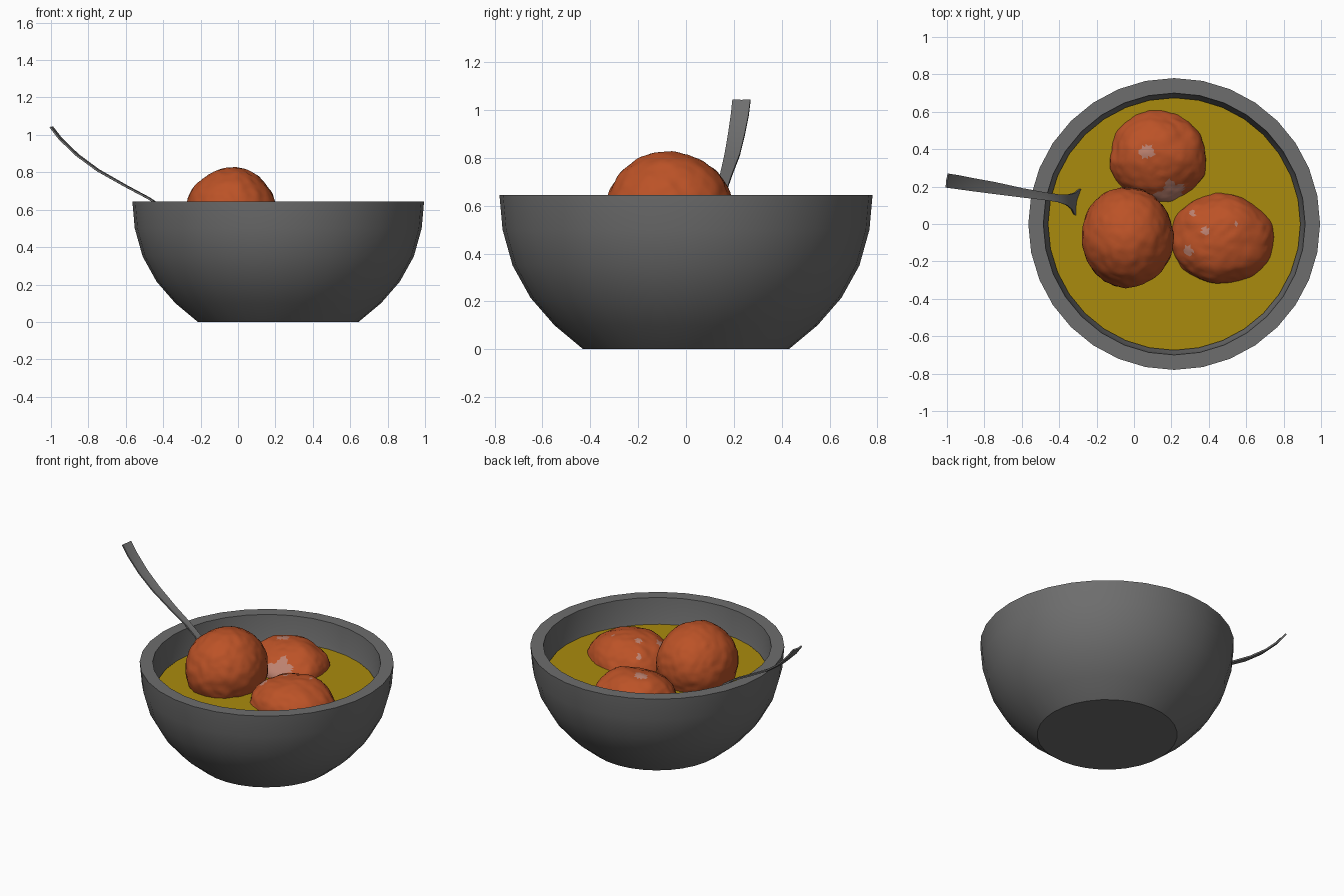
import bpy, bmesh, math
from mathutils import Vector, noise

if "Cube" in bpy.data.objects:
    bpy.data.objects.remove(bpy.data.objects["Cube"])

CX = 0.215      # bowl axis
SOUP_Z = 0.475


def material(name, rgb):
    m = bpy.data.materials.new(name)
    m.diffuse_color = (*rgb, 1)
    m.use_nodes = True
    m.node_tree.nodes["Principled BSDF"].inputs["Base Color"].default_value = m.diffuse_color
    return m


GREY = material("dark grey ceramic", (0.155, 0.155, 0.155))
STEEL = material("grey metal", (0.16, 0.16, 0.16))
BROTH = material("mustard broth", (0.40, 0.26, 0.004))
MEAT = material("orange red", (0.50, 0.085, 0.02))
PALE = material("pale pink", (0.50, 0.22, 0.16))


def finish(name, bm, mats, angle=35):
    bmesh.ops.recalc_face_normals(bm, faces=bm.faces[:])
    me = bpy.data.meshes.new(name)
    bm.to_mesh(me)
    bm.free()
    ob = bpy.data.objects.new(name, me)
    bpy.context.collection.objects.link(ob)
    for m in mats:
        me.materials.append(m)
    bpy.ops.object.select_all(action='DESELECT')
    ob.select_set(True)
    bpy.context.view_layer.objects.active = ob
    bpy.ops.object.shade_smooth_by_angle(angle=math.radians(angle))
    return ob


def lathe(name, profile, mat, n=32):
    """Revolve (radius, z) points round the bowl axis, capping both ends."""
    bm = bmesh.new()
    rings = []
    for r, z in profile:
        rings.append([bm.verts.new((CX + r * math.cos(2 * math.pi * i / n),
                                    r * math.sin(2 * math.pi * i / n), z)) for i in range(n)])
    for a, b in zip(rings, rings[1:]):
        for i in range(n):
            j = (i + 1) % n
            bm.faces.new((a[i], a[j], b[j], b[i]))
    bm.faces.new(rings[0])
    bm.faces.new(rings[-1])
    return finish(name, bm, [mat])


# Bowl: outer wall, flat rim, inner wall
lathe("bowl", [(0.43, 0), (0.55, 0.10), (0.65, 0.215), (0.725, 0.35), (0.767, 0.50), (0.78, 0.645),
               (0.70, 0.645), (0.688, 0.50), (0.65, 0.37), (0.575, 0.235), (0.47, 0.13), (0.35, 0.06)], GREY)

# Broth: thin disc that meets the inner wall
lathe("broth", [(0.67, SOUP_Z - 0.015), (0.675, SOUP_Z)], BROTH)


def ball(name, centre, radii, seed, lump, spots):
    """Lumpy ball; faces close to a spot (x, y, radius) seen from above turn pale."""
    bm = bmesh.new()
    bmesh.ops.create_icosphere(bm, subdivisions=5, radius=1)
    c = Vector(centre)
    off = Vector((seed * 7.3, seed * 3.1, seed * 5.7))
    for v in bm.verts:
        d = v.co.normalized()
        k = 1 + lump * noise.noise(d * 1.6 + off) + 0.025 * noise.noise(d * 6 + off)
        v.co = c + Vector((d.x * radii[0], d.y * radii[1], d.z * radii[2])) * k
    for f in bm.faces:
        p = f.calc_center_median()
        wob = 1 + 0.5 * noise.noise(p * 25)
        if p.z > c.z and any(math.hypot(p.x - x, p.y - y) < r * wob for x, y, r in spots):
            f.material_index = 1
    return finish(name, bm, [MEAT, PALE], 60)


# Three balls sitting in the broth
ball("left_ball", (-0.035, -0.072, 0.575), (0.246, 0.267, 0.25), 1, 0.03, [])
ball("back_ball", (0.13, 0.365, 0.43), (0.272, 0.245, 0.205), 2, 0.09,
     [(0.06, 0.385, 0.04), (0.20, 0.17, 0.06), (0.14, 0.15, 0.035)])
ball("right_ball", (0.47, -0.08, 0.44), (0.275, 0.247, 0.205), 3, 0.07,
     [(0.38, -0.04, 0.02), (0.29, -0.14, 0.024), (0.31, 0.06, 0.016), (0.55, 0.0, 0.012)])

# Spoon: (x, y, z, width) stations swept as a thin strip, bowl end under the broth
stations = [(-0.998, 0.232, 1.042, 0.076), (-0.95, 0.225, 0.98, 0.075), (-0.86, 0.21, 0.893, 0.07),
            (-0.75, 0.193, 0.812, 0.064), (-0.60, 0.167, 0.727, 0.050), (-0.48, 0.149, 0.663, 0.042),
            (-0.40, 0.137, 0.61, 0.042), (-0.355, 0.129, 0.56, 0.058), (-0.325, 0.123, 0.515, 0.09),
            (-0.305, 0.118, 0.475, 0.14), (-0.25, 0.108, 0.43, 0.19), (-0.15, 0.09, 0.40, 0.21),
            (-0.05, 0.072, 0.40, 0.16), (0.0, 0.063, 0.41, 0.06)]
bm = bmesh.new()
pts = [Vector(s[:3]) for s in stations]
sections = []
for i, s in enumerate(stations):
    t = (pts[min(i + 1, len(pts) - 1)] - pts[max(i - 1, 0)]).normalized()
    side = t.cross(Vector((0, 0, 1))).normalized()
    up = side.cross(t).normalized()
    ring = []
    for a, b in [(-1, 1), (0, 1), (1, 1), (1, -1), (0, -1), (-1, -1)]:
        dip = -0.05 * s[3] if a == 0 else 0      # slightly dished section
        ring.append(bm.verts.new(pts[i] + side * (a * s[3] / 2) + up * (b * 0.005 + dip)))
    sections.append(ring)
for a, b in zip(sections, sections[1:]):
    for i in range(6):
        j = (i + 1) % 6
        bm.faces.new((a[i], a[j], b[j], b[i]))
bm.faces.new(sections[0])
bm.faces.new(sections[-1])
finish("spoon", bm, [STEEL], 50)
